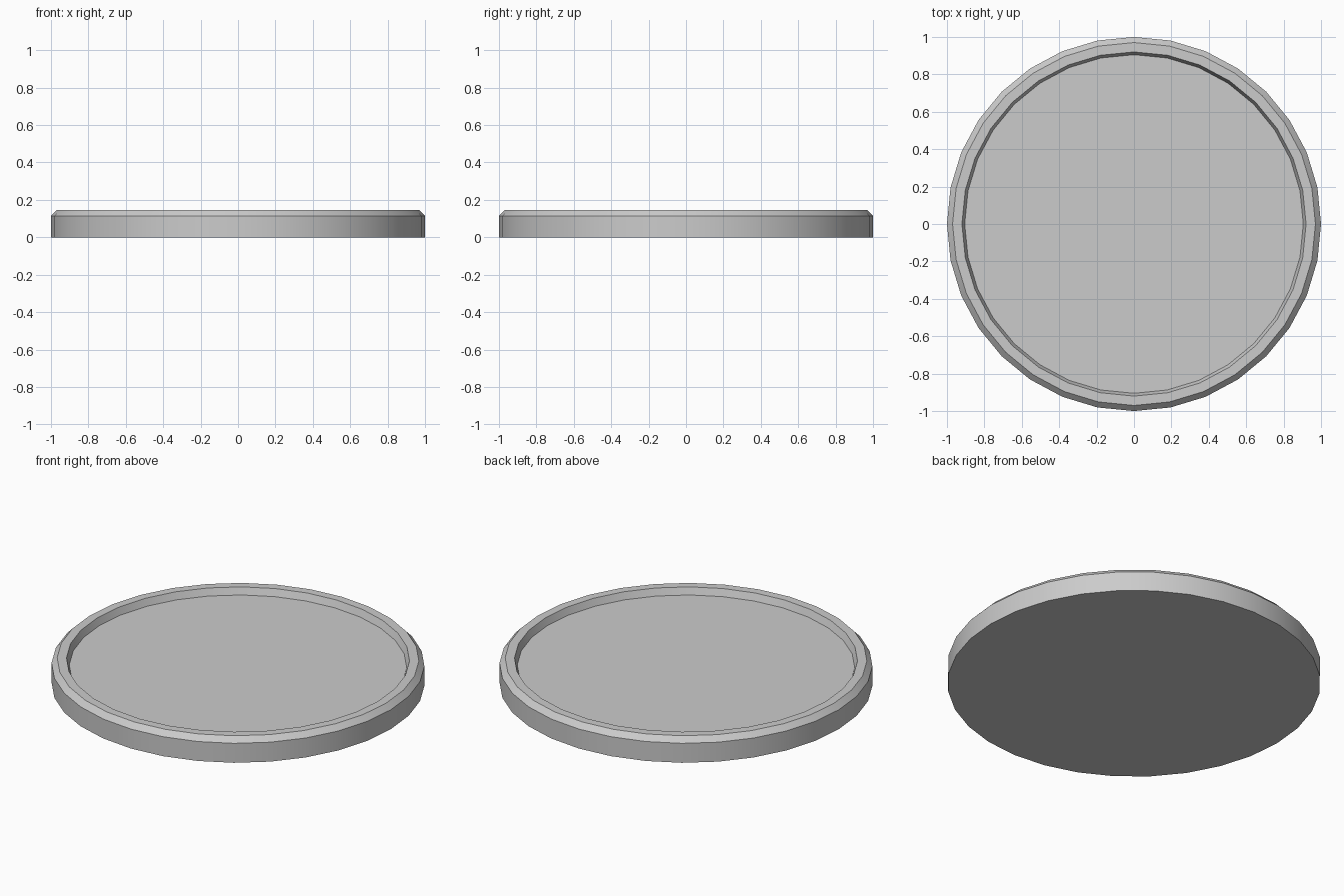
import bpy, bmesh
from math import cos, sin, tau

if "Cube" in bpy.data.objects:
    bpy.data.objects.remove(bpy.data.objects["Cube"])

SIDES = 32
# Outer wall, bevelled shoulder, flat rim, steep inner wall (radius, height)
PROFILE = [(1.0, 0.0), (1.0, 0.115), (0.97, 0.146), (0.92, 0.146), (0.905, 0.105)]

bm = bmesh.new()
rings = [[bm.verts.new((r * cos(tau * i / SIDES), r * sin(tau * i / SIDES), z))
          for i in range(SIDES)] for r, z in PROFILE]
for low, high in zip(rings, rings[1:]):
    for i in range(SIDES):
        j = (i + 1) % SIDES
        bm.faces.new((low[i], low[j], high[j], high[i]))

# Underside and recessed floor
bm.faces.new(rings[0][::-1])
bm.faces.new(rings[-1])

mesh = bpy.data.meshes.new("round_base")
bm.to_mesh(mesh)
bm.free()
base = bpy.data.objects.new("round_base", mesh)
bpy.context.collection.objects.link(base)

# Smooth around the rings, crisp between profile bands
bpy.context.view_layer.objects.active = base
base.select_set(True)
bpy.ops.object.shade_smooth_by_angle(angle=0.45)
